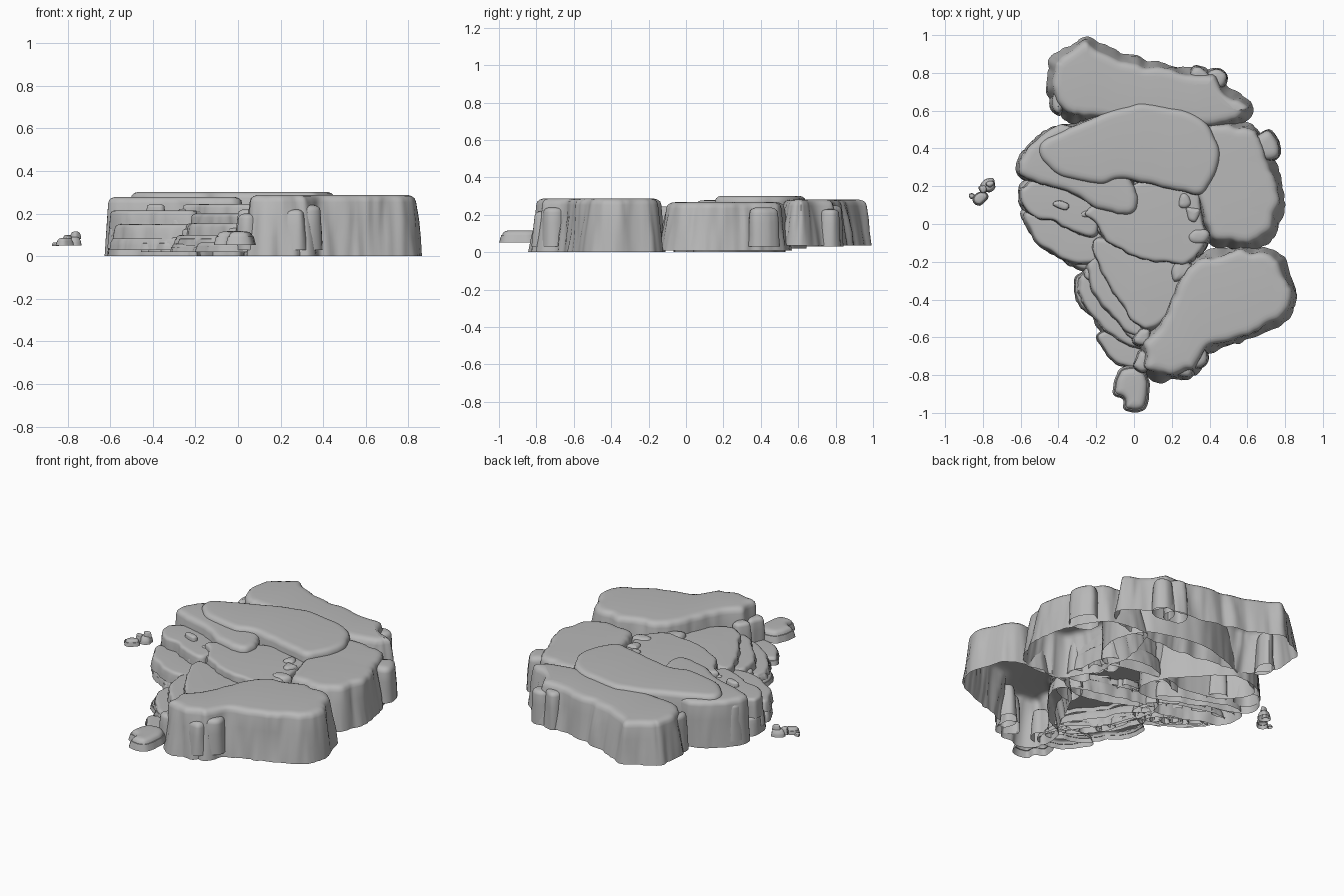
import bpy, bmesh, math, random
from mathutils import Vector, noise

if "Cube" in bpy.data.objects:
    bpy.data.objects.remove(bpy.data.objects["Cube"])

random.seed(4)
grey = bpy.data.materials.new("stone_grey")
grey.diffuse_color = (0.48, 0.48, 0.48, 1)
grey.use_nodes = True
grey.node_tree.nodes["Principled BSDF"].inputs["Base Color"].default_value = grey.diffuse_color


def smooth_loop(pts, step):
    """Closed Catmull-Rom curve through the points, counter-clockwise."""
    p = [Vector(q) for q in pts]
    n = len(p)
    if sum(p[i].cross(p[(i + 1) % n]) for i in range(n)) < 0:
        p.reverse()
    out = []
    for i in range(n):
        a, b, c, d = (p[(i + k) % n] for k in (-1, 0, 1, 2))
        m = max(2, round((c - b).length / step))
        for j in range(m):
            t = j / m
            out.append(0.5 * (2 * b + (c - a) * t + (2 * a - 5 * b + 4 * c - d) * t * t
                              + (3 * b - a - 3 * c + d) * t ** 3))
    return out


def relax(loop, times):
    n = len(loop)
    for _ in range(times):
        loop = [(loop[i - 1] + 2 * loop[i] + loop[(i + 1) % n]) / 4 for i in range(n)]
    return loop


def rock(name, pts, z0, z1, flare=0.04, rim=0.035, rough=0.022, step=0.014):
    """Open-bottomed slab: flared creased wall, rounded rim, flat top."""
    base = smooth_loop(pts, step)
    n = len(base)
    soft = relax(base, 6)
    normals = []
    for i in range(n):
        t = (soft[(i + 1) % n] - soft[i - 1]).normalized()
        normals.append(Vector((t.y, -t.x)))
    seed = random.uniform(0, 50)
    h = z1 - z0
    rb = min(rim, h * 0.4)
    # (height, inward offset) of each ring from the foot to the top edge
    rings = [(z0, 0), (z0 + h * 0.3, flare * 0.35), (z0 + h * 0.6, flare * 0.7),
             (z1 - rb, flare), (z1 - rb * 0.5, flare + rim * 0.15),
             (z1 - rb * 0.18, flare + rim * 0.5), (z1 - rb * 0.04, flare + rim * 0.95),
             (z1, flare + rim * 1.5)]
    bm = bmesh.new()
    loops = []
    for k, (z, inset) in enumerate(rings):
        loop = []
        for i in range(n):
            q = base[i]
            # rounded columns split by sharp creases
            big = abs(noise.noise((q.x * 6 + seed, q.y * 6, z * 1.5)))
            fine = abs(noise.noise((q.x * 17, q.y * 17 + seed, z * 4)))
            bump = rough * (1.9 * big + 0.8 * fine - 0.5)
            loop.append(q + normals[i] * (bump - inset))
        loop = relax(loop, (0, 0, 0, 1, 1, 3, 5, 8)[k])
        loops.append([bm.verts.new((q.x, q.y, z)) for q in loop])
    for a, b in zip(loops, loops[1:]):
        for i in range(n):
            j = (i + 1) % n
            bm.faces.new((a[i], a[j], b[j], b[i]))
    cap = bm.faces.new(loops[-1])
    bmesh.ops.triangulate(bm, faces=[cap])
    me = bpy.data.meshes.new(name)
    bm.to_mesh(me)
    bm.free()
    me.materials.append(grey)
    ob = bpy.data.objects.new(name, me)
    bpy.context.collection.objects.link(ob)
    return ob


def ledge(name, pts, z0, z1, layers=2, rough=0.018):
    """Stack of thin overlapping sheets, each a little wider than the one above."""
    c = sum((Vector(p) for p in pts), Vector((0, 0))) / len(pts)
    for k in range(layers):
        top = z1 - (z1 - z0) * k / layers
        grow = 1 + 0.035 * (k - layers + 1)
        rock("%s_%d" % (name, k), [c + (Vector(p) - c) * grow for p in pts],
             top - (z1 - z0) / layers - (0.01 if k < layers - 1 else 0), top, 0.01, 0.018, rough)


def stone(name, x, y, r, z0, z1, stretch=1.0, turn=0.0):
    """Small irregular loose stone."""
    pts = []
    for i in range(7):
        a = i * math.tau / 7
        s = r * random.uniform(0.75, 1.2)
        u, v = s * stretch * math.cos(a), s * math.sin(a)
        pts.append((x + u * math.cos(turn) - v * math.sin(turn),
                    y + u * math.sin(turn) + v * math.cos(turn)))
    return rock(name, pts, z0, z1, r * 0.2, r * 0.4, r * 0.2, max(0.009, r * 0.25))


# Big plateaus
rock("back_plateau", [(-.44, .89), (-.34, .95), (-.24, .99), (-.12, .93), (.03, .88), (.2, .84),
     (.33, .83), (.44, .81), (.49, .73), (.57, .69), (.63, .61), (.58, .53), (.4, .49), (.05, .49),
     (-.2, .53), (-.34, .54), (-.42, .61), (-.47, .71), (-.46, .81)], .035, .282)
rock("right_plateau", [(.38, .55), (.6, .54), (.69, .46), (.76, .32), (.79, .18), (.79, .06),
     (.74, -.05), (.62, -.13), (.44, -.12), (.35, -.02), (.31, .12), (.29, .35)], .01, .268, .04)
rock("front_plateau", [(.33, -.17), (.48, -.13), (.66, -.12), (.79, -.17), (.83, -.26), (.865, -.36),
     (.83, -.5), (.69, -.58), (.56, -.63), (.4, -.69), (.33, -.79), (.18, -.83), (.05, -.79),
     (.03, -.64), (.13, -.48), (.2, -.32)], 0, .288, .035)
rock("middle_plateau", [(-.51, .4), (-.47, .46), (-.29, .54), (-.13, .6), (.03, .645), (.24, .615),
     (.38, .55), (.45, .42), (.45, .29), (.38, .17), (.32, .15), (.19, .18), (-.07, .23), (-.18, .2),
     (-.39, .25), (-.48, .32)], .02, .302, .01, .03, .008)
rock("left_plateau", [(-.62, .34), (-.53, .45), (-.4, .525), (-.25, .5), (-.05, .3), (.03, .16),
     (.01, .05), (-.1, .04), (-.26, .11), (-.44, .19), (-.6, .25)], 0, .278, .015, .03, .014)

# Stepped ledges between the plateaus
ledge("centre_ledge", [(-.27, .08), (-.05, .2), (.15, .26), (.34, .2), (.38, .05), (.4, -.1),
      (.3, -.21), (.08, -.21), (-.12, -.12), (-.22, .0)], .03, .245)
ledge("front_ledge", [(-.22, -.07), (0, -.1), (.25, -.16), (.36, -.26), (.26, -.44), (.06, -.58),
      (-.08, -.42), (-.18, -.27)], .02, .2)
ledge("left_upper_ledge", [(-.61, .19), (-.5, .24), (-.28, .18), (-.1, .08), (-.17, 0), (-.22, -.07),
      (-.4, -.01), (-.58, .07)], 0, .215)
ledge("left_lower_ledge", [(-.585, .07), (-.4, .06), (-.17, -.02), (-.15, -.18), (-.27, -.23),
      (-.4, -.18), (-.55, -.06)], .03, .15)
ledge("left_foot_ledge", [(-.55, -.02), (-.3, -.08), (-.19, -.16), (-.24, -.25), (-.34, -.22),
      (-.46, -.13)], .03, .08, 1)
ledge("front_upper_step", [(-.26, -.22), (-.17, -.16), (-.06, -.34), (.07, -.52), (.04, -.62),
      (-.06, -.56), (-.2, -.4)], .03, .155)
ledge("front_lower_step", [(-.3, -.27), (-.2, -.22), (-.1, -.4), (.06, -.54), (.08, -.68),
      (-.1, -.62), (-.24, -.48), (-.3, -.38)], .02, .1)
ledge("front_foot_step", [(-.19, -.58), (.02, -.56), (.08, -.74), (-.03, -.77), (-.14, -.71)],
      .02, .065, 1)
rock("front_spur", [(-.1, -.81), (-.06, -.76), (.03, -.76), (.08, -.82), (.08, -.9), (.05, -.99),
     (-.05, -.985), (-.06, -.93), (-.11, -.9)], .053, .117, .015, .03, .008)

# Lobes half buried in the plateau walls
lobes = [(.35, .775, .06, .25), (.42, .765, .06, .23), (-.4, .65, .06, .25), (.27, -.76, .07, .22),
         (.34, -.71, .07, .24), (.05, -.72, .06, .2), (.05, -.6, .05, .22), (.68, .4, .08, .24),
         (.33, -.07, .06, .255), (.31, .05, .05, .26), (.27, .13, .05, .26), (.25, -.24, .07, .23),
         (-.55, .31, .06, .25), (-.4, .23, .05, .25)]
for i, (x, y, r, top) in enumerate(lobes):
    stone("wall_lobe_%d" % i, x, y, r, .03, top, random.uniform(1, 1.3), random.uniform(0, 3))

# Flat shards scattered along the stepped left side
steps = [((-.57, .12), (-.25, -.04), .17), ((-.5, -.02), (-.22, -.2), .1),
         ((-.24, -.25), (.0, -.58), .12), ((-.2, .0), (.15, -.19), .2),
         ((-.45, .12), (-.1, .0), .22), ((.2, -.2), (.33, .12), .23)]
for k, (a, b, top) in enumerate(steps):
    for i in range(8):
        p = Vector(a).lerp(Vector(b), (i + random.uniform(.2, .8)) / 8)
        high = top + random.uniform(-.04, .03)
        stone("shard_%d_%d" % (k, i), p.x, p.y, random.uniform(.022, .04),
              max(.02, high - random.uniform(.05, .1)), high, 1.7,
              math.atan2(b[1] - a[1], b[0] - a[0]) + random.uniform(-.4, .4))

# Loose pebbles lying apart on the left
stone("pebble_tall", -.765, .205, .034, .05, .09, 1.2, .3)
stone("pebble_peak", -.762, .21, .02, .08, .115, 1.2, .3)
stone("pebble_flat", -.815, .14, .034, .05, .085, 1.3, .2)
stone("pebble_mid", -.8, .185, .022, .06, .1)
stone("pebble_small", -.86, .15, .018, .048, .065)

# Smooth shading with sharp creases
for ob in bpy.context.scene.objects:
    ob.select_set(True)
    bpy.context.view_layer.objects.active = ob
bpy.ops.object.shade_smooth_by_angle(angle=math.radians(40))
